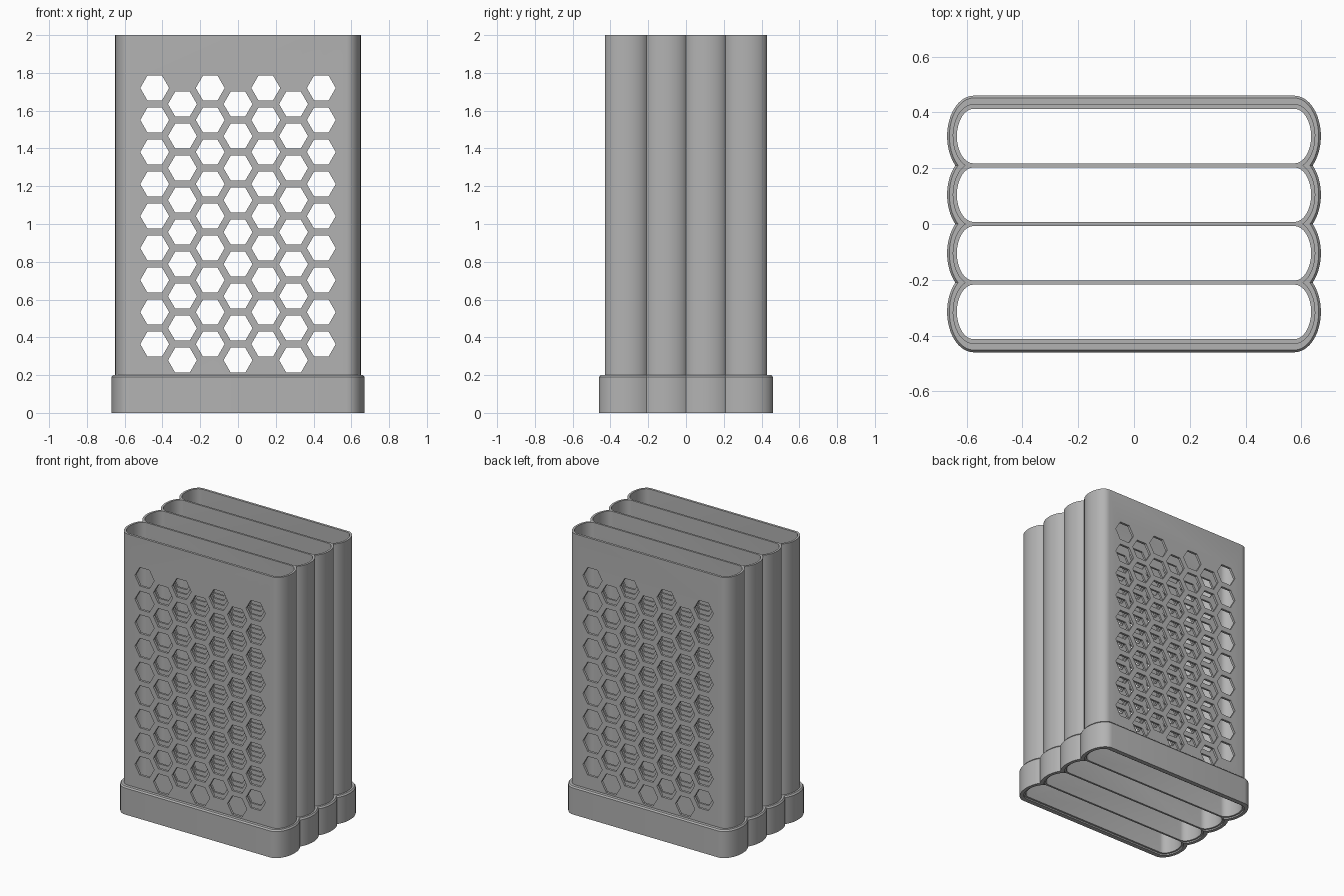
import bpy
import bmesh
from math import asin, cos, sin, pi

PITCH = 0.21          # spacing of the four cells along y
CELLS = [(i - 1.5) * PITCH for i in range(4)]
FLAT = 0.575          # half length of the straight walls
STEPS = 16

if "Cube" in bpy.data.objects:
    bpy.data.objects.remove(bpy.data.objects["Cube"])

grey = bpy.data.materials.new("plain grey")
grey.use_nodes = True
grey.diffuse_color = (0.45, 0.45, 0.45, 1)
grey.node_tree.nodes["Principled BSDF"].inputs["Base Color"].default_value = grey.diffuse_color


def outline(tip, half, centres=CELLS, flat=FLAT):
    """Scalloped outline: one elliptical end per cell, cut where neighbours meet."""
    right = []
    for i, cy in enumerate(centres):
        seam = asin(PITCH / 2 / half) if len(centres) > 1 else pi / 2
        lo = -pi / 2 if i == 0 else -seam
        hi = pi / 2 if i == len(centres) - 1 else seam
        for k in range(0 if i == 0 else 1, STEPS + 1):
            a = lo + (hi - lo) * k / STEPS
            right.append((flat + (tip - flat) * cos(a), cy + half * sin(a)))
    mid = sum(centres) / len(centres)
    return right + [(-x, 2 * mid - y) for x, y in right]


def loft(name, loops, closed=False):
    """Skin a stack of (outline, z) loops; cap the ends or close into a ring."""
    bm = bmesh.new()
    rings = [[bm.verts.new((x, y, z)) for x, y in pts] for pts, z in loops]
    n = len(rings[0])
    pairs = list(zip(rings, rings[1:]))
    if closed:
        pairs.append((rings[-1], rings[0]))
    else:
        bm.faces.new(rings[0])
        bm.faces.new(rings[-1])
    for a, b in pairs:
        for i in range(n):
            j = (i + 1) % n
            bm.faces.new((a[i], a[j], b[j], b[i]))
    bmesh.ops.recalc_face_normals(bm, faces=bm.faces)
    return finish(name, bm)


def finish(name, bm):
    mesh = bpy.data.meshes.new(name)
    bm.to_mesh(mesh)
    bm.free()
    mesh.materials.append(grey)
    obj = bpy.data.objects.new(name, mesh)
    bpy.context.collection.objects.link(obj)
    return obj


def cut(target, cutter):
    """Subtract a cutter and remove it."""
    cutter.hide_render = True
    mod = target.modifiers.new("cut", "BOOLEAN")
    mod.operation = "DIFFERENCE"
    mod.solver = "EXACT"
    mod.object = cutter
    bpy.context.view_layer.objects.active = target
    bpy.ops.object.modifier_apply(modifier=mod.name)
    bpy.data.objects.remove(cutter)


def smooth(obj):
    bpy.ops.object.select_all(action="DESELECT")
    obj.select_set(True)
    bpy.context.view_layer.objects.active = obj
    bpy.ops.object.shade_smooth_by_angle(angle=pi / 6)


# Tall body with four open channels
body_outline = outline(0.65, 0.115)
body = loft("channel_body", [(body_outline, 0.01), (body_outline, 2.0)])
for cy in CELLS:
    channel = outline(0.635, 0.098, [cy])
    cut(body, loft("channel_cutter", [(channel, -0.1), (channel, 2.1)]))

# Honeycomb openings through every flat wall
ROW, COL, RADIUS = 0.1695, 0.147, 0.0765
bm = bmesh.new()
for c in range(-3, 4):
    top = 1.72 if c % 2 else 1.635
    for r in range(9):
        ends = []
        for y in (-0.6, 0.6):
            ends.append([bm.verts.new((c * COL + RADIUS * cos(k * pi / 3), y,
                                       top - r * ROW + RADIUS * sin(k * pi / 3)))
                         for k in range(6)])
        a, b = ends
        bm.faces.new(a)
        bm.faces.new(b)
        for k in range(6):
            j = (k + 1) % 6
            bm.faces.new((a[k], a[j], b[j], b[k]))
bmesh.ops.recalc_face_normals(bm, faces=bm.faces)
cut(body, finish("honeycomb_cutter", bm))
smooth(body)

# Base sleeve hugging the foot of the body, with a chamfered top edge
outer = outline(0.67, 0.145)
chamfer = outline(0.662, 0.137)
inner = outline(0.647, 0.112)
sleeve = loft("base_sleeve", [(outer, 0), (outer, 0.19), (chamfer, 0.2),
                              (inner, 0.2), (inner, 0)], closed=True)
smooth(sleeve)
